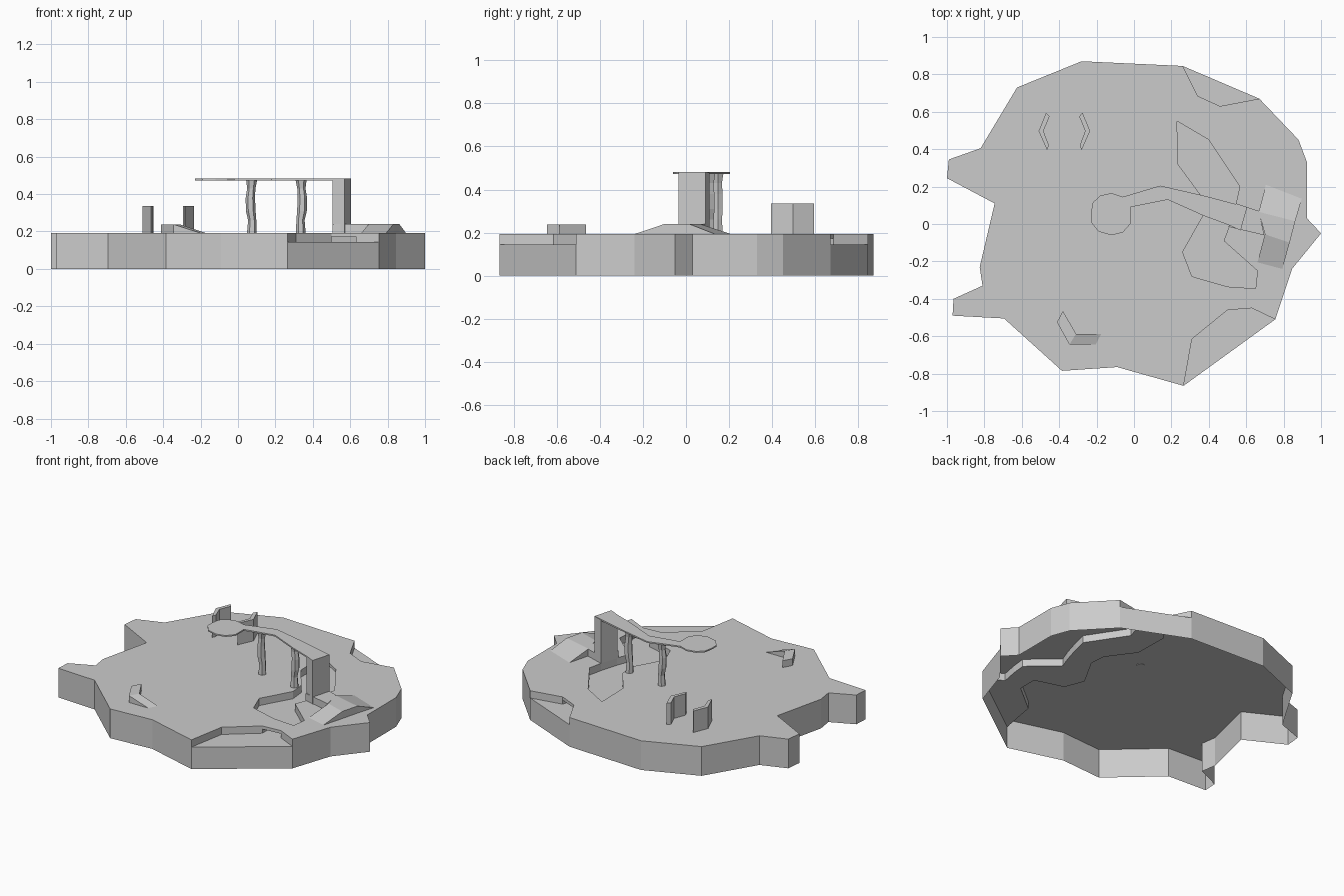
import bpy, bmesh, math

if "Cube" in bpy.data.objects:
    bpy.data.objects.remove(bpy.data.objects["Cube"])

TOP, BED = 0.193, 0.145      # ground level, river bed level


def finish(name, bm, closed=True):
    bmesh.ops.remove_doubles(bm, verts=bm.verts, dist=1e-5)
    if closed:
        bmesh.ops.recalc_face_normals(bm, faces=bm.faces)
    bmesh.ops.triangulate(bm, faces=[f for f in bm.faces if len(f.verts) > 4])
    me = bpy.data.meshes.new(name)
    bm.to_mesh(me)
    bm.free()
    ob = bpy.data.objects.new(name, me)
    bpy.context.collection.objects.link(ob)
    return ob


def face(bm, pts):
    return bm.faces.new([bm.verts.new(p) for p in pts])


def strip(bm, path, z0, z1):
    """Vertical wall along an open path."""
    for a, b in zip(path, path[1:]):
        face(bm, [(*a, z0), (*b, z0), (*b, z1), (*a, z1)])


def prism(name, pts, z0, z1):
    bm = bmesh.new()
    face(bm, [(*p, z1) for p in pts])
    face(bm, [(*p, z0) for p in reversed(pts)])
    strip(bm, pts + pts[:1], z0, z1)
    return finish(name, bm)


def arch(name, left, right, heights):
    """Strip of ground-based wedges: paired edges with a height for each pair."""
    bm = bmesh.new()
    n = len(left)
    L = [(*p, h) for p, h in zip(left, heights)]
    R = [(*p, h) for p, h in zip(right, heights)]
    for i in range(n - 1):
        face(bm, [L[i], R[i], R[i + 1], L[i + 1]])
    for S in (L, R):
        face(bm, S + [(p[0], p[1], TOP) for p in reversed(S) if p[2] > TOP])
    for i in (0, n - 1):
        if heights[i] > TOP:
            a, b = L[i], R[i]
            face(bm, [a, b, (*b[:2], TOP), (*a[:2], TOP)])
    return finish(name, bm)


# Land outline, counter-clockwise, split by the river
west = [(0.26, 0.845), (-0.28, 0.87), (-0.625, 0.73), (-0.82, 0.405), (-0.99, 0.345),
        (-1.0, 0.245), (-0.745, 0.11), (-0.825, -0.23), (-0.81, -0.33), (-0.965, -0.40),
        (-0.97, -0.49), (-0.695, -0.505), (-0.385, -0.785), (-0.09, -0.765), (0.265, -0.865)]
east = [(0.755, -0.51), (0.845, -0.24), (1.0, -0.05), (0.925, 0.03), (0.925, 0.33),
        (0.88, 0.45), (0.67, 0.67)]
# River banks, front to back and back to front
bank_w = [(0.265, -0.865), (0.31, -0.615), (0.50, -0.46), (0.50, -0.335), (0.31, -0.28),
          (0.26, -0.15), (0.37, 0.045), (0.36, 0.15), (0.235, 0.32), (0.23, 0.55),
          (0.34, 0.685), (0.26, 0.845)]
bank_e = [(0.67, 0.67), (0.46, 0.63), (0.40, 0.45), (0.565, 0.20), (0.545, 0.11),
          (0.51, -0.01), (0.48, -0.09), (0.66, -0.25), (0.65, -0.345), (0.63, -0.45),
          (0.755, -0.51)]

# Island shell, open underneath
bm = bmesh.new()
for outer, bank in ((west, bank_w), (east, bank_e)):
    face(bm, [(*p, TOP) for p in outer + bank[1:-1]])
    strip(bm, outer, 0, TOP)
    strip(bm, bank, BED, TOP)
strip(bm, [west[-1], east[0]], 0, BED)
strip(bm, [east[-1], west[0]], 0, BED)
face(bm, [(*p, BED) for p in bank_w[::-1] + bank_e[::-1]][::-1])
for f in bm.faces:
    f.normal_update()
    if f.normal.z < -0.5:
        f.normal_flip()
finish("island", bm, closed=False)

# Land bridges over the river
prism("front_bridge", [bank_w[2], bank_e[9], bank_e[8], bank_w[3]], 0.172, TOP)
prism("back_bridge", [bank_w[9], bank_e[2], bank_e[1], bank_w[10]], 0.172, TOP)

# Raised walkway with round platform
prism("walkway", [(0.57, -0.035), (0.605, 0.09), (0.38, 0.15), (0.14, 0.205), (-0.06, 0.145),
                  (-0.12, 0.165), (-0.18, 0.152), (-0.22, 0.115), (-0.23, 0.06), (-0.23, 0.01),
                  (-0.19, -0.04), (-0.12, -0.06), (-0.06, -0.045), (-0.02, 0.0), (-0.02, 0.09),
                  (0.18, 0.13), (0.37, 0.045), (0.505, -0.005)], 0.473, 0.482)

# Tower and the low path joining it to the ramp
prism("tower", [(0.505, -0.005), (0.57, -0.035), (0.605, 0.09), (0.545, 0.11)], TOP, 0.48)
prism("tower_path", [(0.505, -0.015), (0.697, -0.06), (0.667, 0.07), (0.545, 0.11)], TOP, 0.24)

# Double-sided ramp
arch("ramp", [(0.66, -0.205), (0.70, -0.055), (0.667, 0.065), (0.705, 0.21)],
     [(0.793, -0.24), (0.832, -0.10), (0.862, 0.015), (0.897, 0.135)],
     [TOP, 0.24, 0.24, TOP])

# Crooked support columns
for i, (x, y) in enumerate([(0.07, 0.148), (0.34, 0.11)]):
    bm = bmesh.new()
    s = 1 - 2 * i
    rings = [(0.19, 0.026, 0.004), (0.26, 0.022, 0.006), (0.31, 0.026, -0.002),
             (0.38, 0.025, -0.004), (0.43, 0.022, 0.001), (0.478, 0.03, 0.003)]
    loops = [[(x + s * dx + r * math.cos(k * math.pi / 3), y + r * math.sin(k * math.pi / 3), z)
              for k in range(6)] for z, r, dx in rings]
    for a, b in zip(loops, loops[1:]):
        for k in range(6):
            j = (k + 1) % 6
            face(bm, [a[k], a[j], b[j], b[k]])
    face(bm, loops[0][::-1])
    face(bm, loops[-1])
    finish(f"column_{i + 1}", bm)

# Pair of bent standing walls
for name, cx, s in (("left_wall", -0.51, 1), ("right_wall", -0.235, -1)):
    pts = [(0, 0.497), (0.04, 0.595), (0.058, 0.575), (0.026, 0.497), (0.055, 0.42), (0.045, 0.395)]
    prism(name, [(cx + s * px, py) for px, py in pts], TOP, 0.335)

# Low block with a sloping end
prism("low_block", [(-0.38, -0.465), (-0.412, -0.525), (-0.345, -0.645), (-0.31, -0.587)], TOP, 0.238)
arch("low_slope", [(-0.345, -0.645), (-0.205, -0.645)], [(-0.31, -0.587), (-0.175, -0.587)],
     [0.238, TOP])
